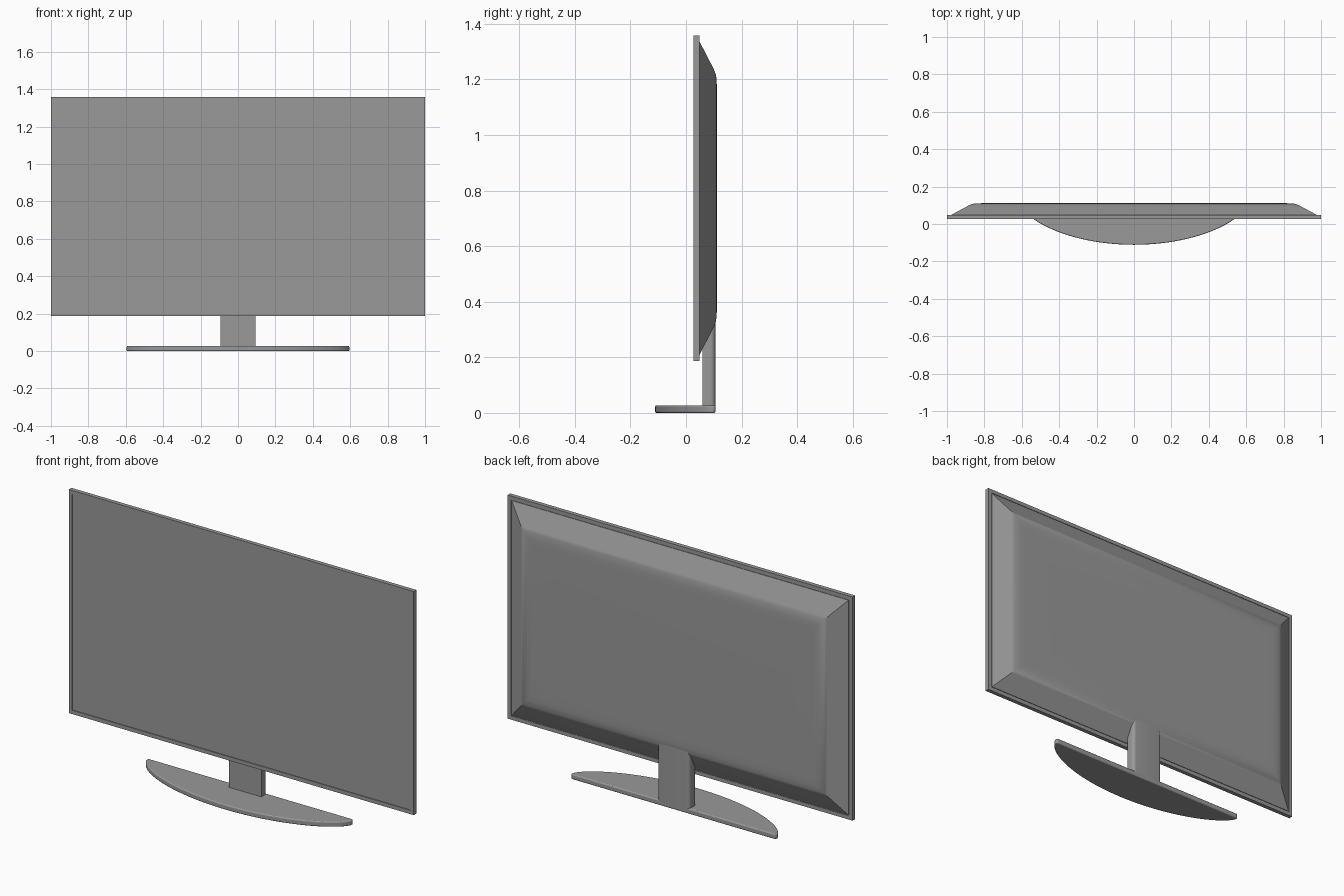
import bpy, bmesh
from math import sin, cos, pi

if "Cube" in bpy.data.objects:
    bpy.data.objects.remove(bpy.data.objects["Cube"])

ZC = 0.7725  # height of the panel centre

# Dark grey plastic for every part
plastic = bpy.data.materials.new("dark_plastic")
plastic.diffuse_color = (0.32, 0.32, 0.32, 1)
plastic.use_nodes = True
plastic.node_tree.nodes["Principled BSDF"].inputs["Base Color"].default_value = plastic.diffuse_color


def finish(name, bm, bevel=0.0, segments=4):
    bmesh.ops.recalc_face_normals(bm, faces=bm.faces)
    me = bpy.data.meshes.new(name)
    bm.to_mesh(me)
    bm.free()
    me.materials.append(plastic)
    ob = bpy.data.objects.new(name, me)
    bpy.context.collection.objects.link(ob)
    if bevel:
        mod = ob.modifiers.new("bevel", "BEVEL")
        mod.width, mod.segments = bevel, segments
        mod.limit_method, mod.angle_limit = "ANGLE", 0.7
    bpy.ops.object.select_all(action="DESELECT")
    bpy.context.view_layer.objects.active = ob
    ob.select_set(True)
    bpy.ops.object.shade_smooth_by_angle(angle=0.5)
    return ob


def loft_rects(name, rings):
    """Loft rectangles (half width, half height, y) and cap both ends."""
    bm = bmesh.new()
    loops = []
    for w, h, y in rings:
        loops.append([bm.verts.new((sx * w, y, ZC + sz * h))
                      for sx, sz in ((-1, -1), (1, -1), (1, 1), (-1, 1))])
    for a, b in zip(loops, loops[1:]):
        for i in range(4):
            j = (i + 1) % 4
            bm.faces.new((a[i], a[j], b[j], b[i]))
    bm.faces.new(loops[0])
    bm.faces.new(loops[-1])
    return finish(name, bm)


def extrude_outline(name, pts, z0, z1, **kw):
    bm = bmesh.new()
    f = bm.faces.new([bm.verts.new((x, y, z0)) for x, y in pts])
    r = bmesh.ops.extrude_face_region(bm, geom=[f])
    top = [v for v in r["geom"] if isinstance(v, bmesh.types.BMVert)]
    bmesh.ops.translate(bm, verts=top, vec=(0, 0, z1 - z0))
    return finish(name, bm, **kw)


# Thin frame with the screen recessed in front and a shallow seat behind
loft_rects("screen_frame", [
    (0.980, 0.566, 0.031), (0.980, 0.566, 0.027), (1.0, 0.586, 0.027),
    (1.0, 0.586, 0.049), (0.980, 0.566, 0.049), (0.980, 0.566, 0.046)])

# Tapered rear housing: flat slopes, rounded shoulder, faint bulge
loft_rects("rear_housing", [
    (0.977, 0.563, 0.044), (0.977, 0.563, 0.049), (0.970, 0.556, 0.0525),
    (0.888, 0.470, 0.097), (0.874, 0.456, 0.1035), (0.860, 0.442, 0.108),
    (0.842, 0.424, 0.1103), (0.815, 0.395, 0.111), (0.690, 0.255, 0.112)])

# Neck, with the rear corners rounded
R = 0.018
right = [(0.093 - R + R * cos(a), 0.106 - R + R * sin(a))
         for a in (pi / 2 * i / 6 for i in range(7))]
neck = [(-0.093, 0.060), (0.093, 0.060)] + right
neck += [(-x, y) for x, y in reversed(right)]
extrude_outline("stand_neck", neck, 0.02, 0.40)

# Base: straight back edge, bowed front
N = 48
base = []
for i in range(N + 1):
    t = -1 + 2 * i / N
    x = t * (1.5 - 0.5 * t * t)  # denser points near the tips
    base.append((0.596 * x, 0.097 - 0.208 * max(0, 1 - x * x) ** 0.65))
base = [(-0.590, 0.106)] + base + [(0.590, 0.106)]
extrude_outline("stand_base", base, 0.0, 0.027, bevel=0.006)
